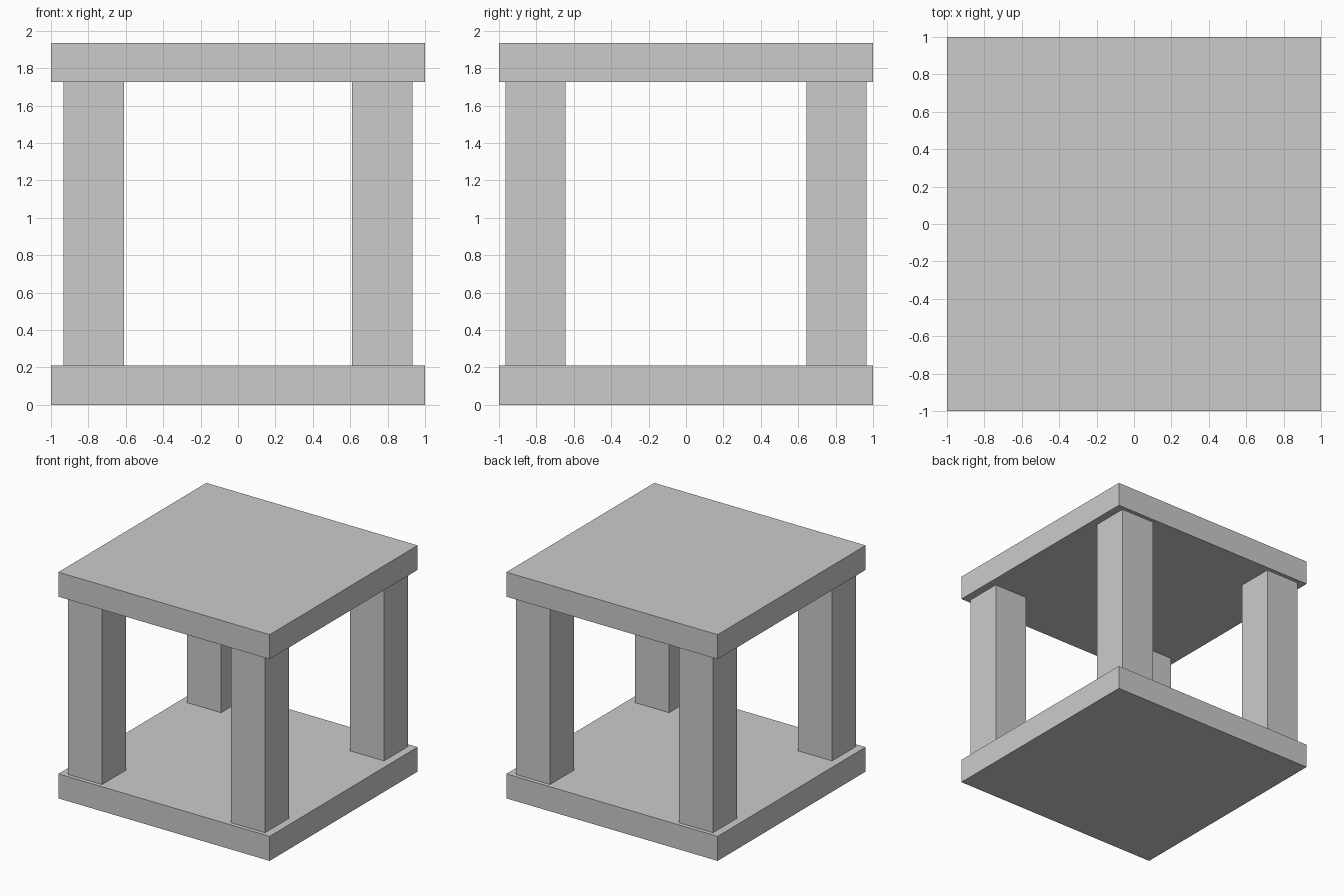
import bpy

if "Cube" in bpy.data.objects:
    bpy.data.objects.remove(bpy.data.objects["Cube"])

PLATE = 0.21      # slab thickness
TOP = 1.936       # overall height


def box(name, x0, x1, y0, y1, z0, z1):
    bpy.ops.mesh.primitive_cube_add(
        size=1, location=((x0 + x1) / 2, (y0 + y1) / 2, (z0 + z1) / 2))
    obj = bpy.context.object
    obj.name = name
    obj.scale = (x1 - x0, y1 - y0, z1 - z0)
    bpy.ops.object.transform_apply(location=False, rotation=False, scale=True)
    return obj


# Bottom shelf and table top
box("bottom_shelf", -1, 1, -1, 1, 0, PLATE)
box("table_top", -1, 1, -1, 1, TOP - PLATE, TOP)

# Four corner legs between the slabs
for side, sx in (("left", -1), ("right", 1)):
    for end, sy in (("front", -1), ("back", 1)):
        xs = sorted((sx * 0.61, sx * 0.933))
        ys = sorted((sy * 0.643, sy * 0.966))
        box(f"{end}_{side}_leg", *xs, *ys, PLATE, TOP - PLATE)
